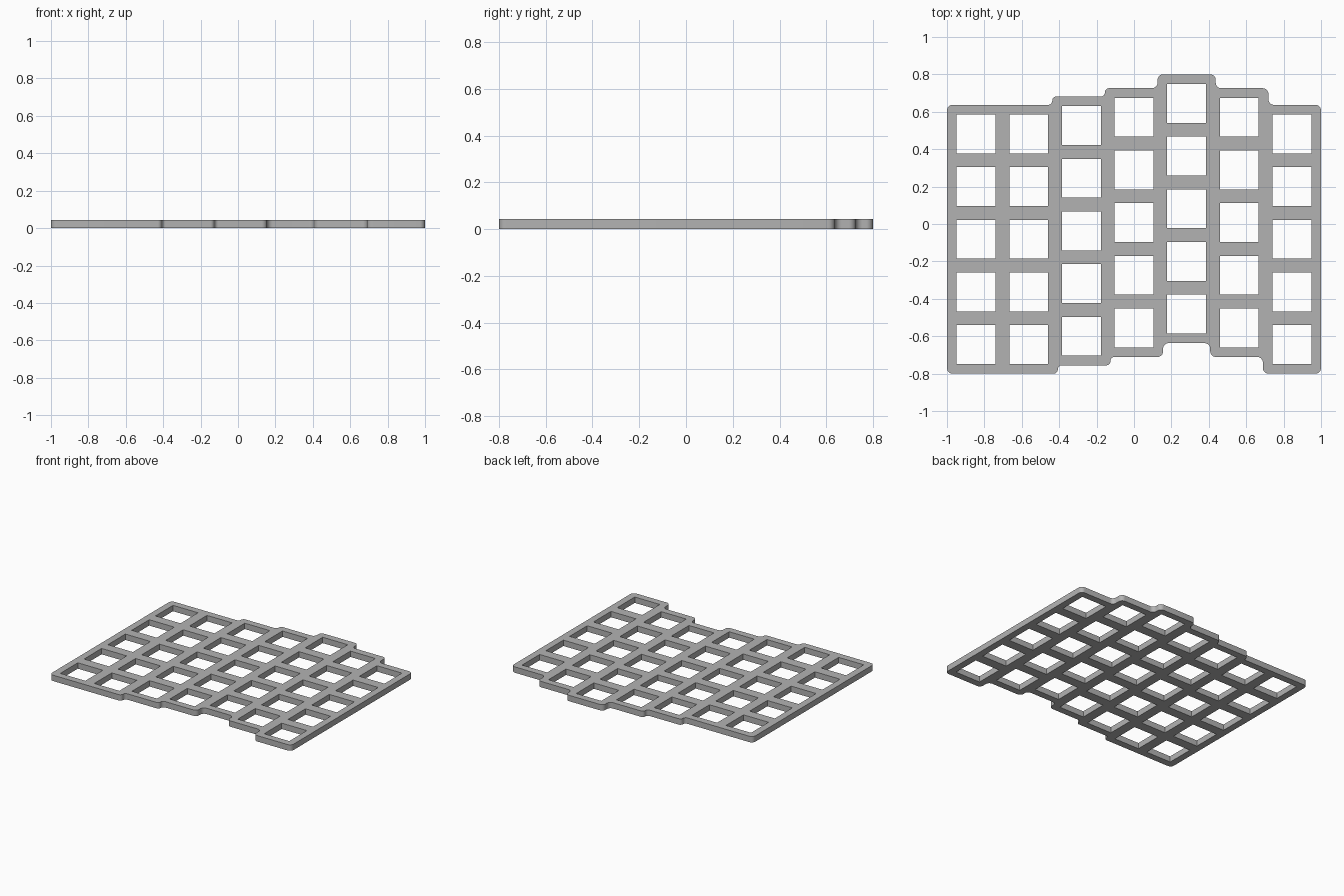
import bpy, bmesh, math
from mathutils import Vector

if "Cube" in bpy.data.objects:
    bpy.data.objects.remove(bpy.data.objects["Cube"])

PITCH = 0.2815      # spacing of the openings
HOLE = 0.2075       # opening size
HALF_W = 1 - 3 * PITCH              # half width of one column
HALF_H = 2 * PITCH + HALF_W         # half height of one column
THICK = 0.044
RADIUS = 0.03
OFFSETS = [-0.0815, -0.0815, -0.037, 0.0075, 0.0815, 0.0075, -0.0815]
CENTRES = [(i - 3) * PITCH for i in range(7)]


def edge_steps(sign):
    """Stepped edge, left to right, along the back (+1) or front (-1)."""
    pts = [Vector((-1, OFFSETS[0] + sign * HALF_H))]
    for i in range(6):
        a, b = OFFSETS[i], OFFSETS[i + 1]
        if a == b:
            continue
        # the column that sticks out furthest sets the step position
        x = CENTRES[i + 1] - HALF_W if (b - a) * sign > 0 else CENTRES[i] + HALF_W
        pts += [Vector((x, a + sign * HALF_H)), Vector((x, b + sign * HALF_H))]
    pts.append(Vector((1, OFFSETS[-1] + sign * HALF_H)))
    return pts


def rounded(pts, segs=8):
    """Replace every right-angled corner with an arc."""
    out = []
    for i, p in enumerate(pts):
        to_prev, to_next = pts[i - 1] - p, pts[(i + 1) % len(pts)] - p
        r = min(RADIUS, 0.49 * to_prev.length, 0.49 * to_next.length)
        u, v = to_prev.normalized(), to_next.normalized()
        centre = p + (u + v) * r
        for k in range(segs + 1):
            t = math.pi / 2 * k / segs
            out.append(centre - v * r * math.cos(t) - u * r * math.sin(t))
    return out


def add_loop(curve, pts):
    spline = curve.splines.new('POLY')
    spline.points.add(len(pts) - 1)
    for sp, p in zip(spline.points, pts):
        sp.co = (p[0], p[1], 0, 1)
    spline.use_cyclic_u = True


# Plate outline with square openings, filled and extruded
curve = bpy.data.curves.new("switch_plate", 'CURVE')
curve.dimensions = '2D'
curve.fill_mode = 'BOTH'
curve.extrude = THICK / 2
add_loop(curve, rounded(edge_steps(-1) + edge_steps(1)[::-1]))
h = HOLE / 2
for cx, cy in zip(CENTRES, OFFSETS):
    for row in range(-2, 3):
        y = cy + row * PITCH
        add_loop(curve, [(cx - h, y - h), (cx - h, y + h), (cx + h, y + h), (cx + h, y - h)])

plate = bpy.data.objects.new("switch_plate", curve)
bpy.context.collection.objects.link(plate)
plate.location.z = THICK / 2
bpy.context.view_layer.objects.active = plate
plate.select_set(True)
bpy.ops.object.convert(target='MESH')
plate = bpy.context.object

# Weld walls to the faces
bm = bmesh.new()
bm.from_mesh(plate.data)
bmesh.ops.remove_doubles(bm, verts=bm.verts, dist=1e-5)
bmesh.ops.recalc_face_normals(bm, faces=bm.faces)
bm.to_mesh(plate.data)
bm.free()

grey = bpy.data.materials.new("plain grey")
grey.diffuse_color = (0.45, 0.45, 0.45, 1)
grey.use_nodes = True
grey.node_tree.nodes["Principled BSDF"].inputs["Base Color"].default_value = grey.diffuse_color
plate.data.materials.clear()
plate.data.materials.append(grey)
bpy.ops.object.shade_smooth_by_angle(angle=math.radians(30))
